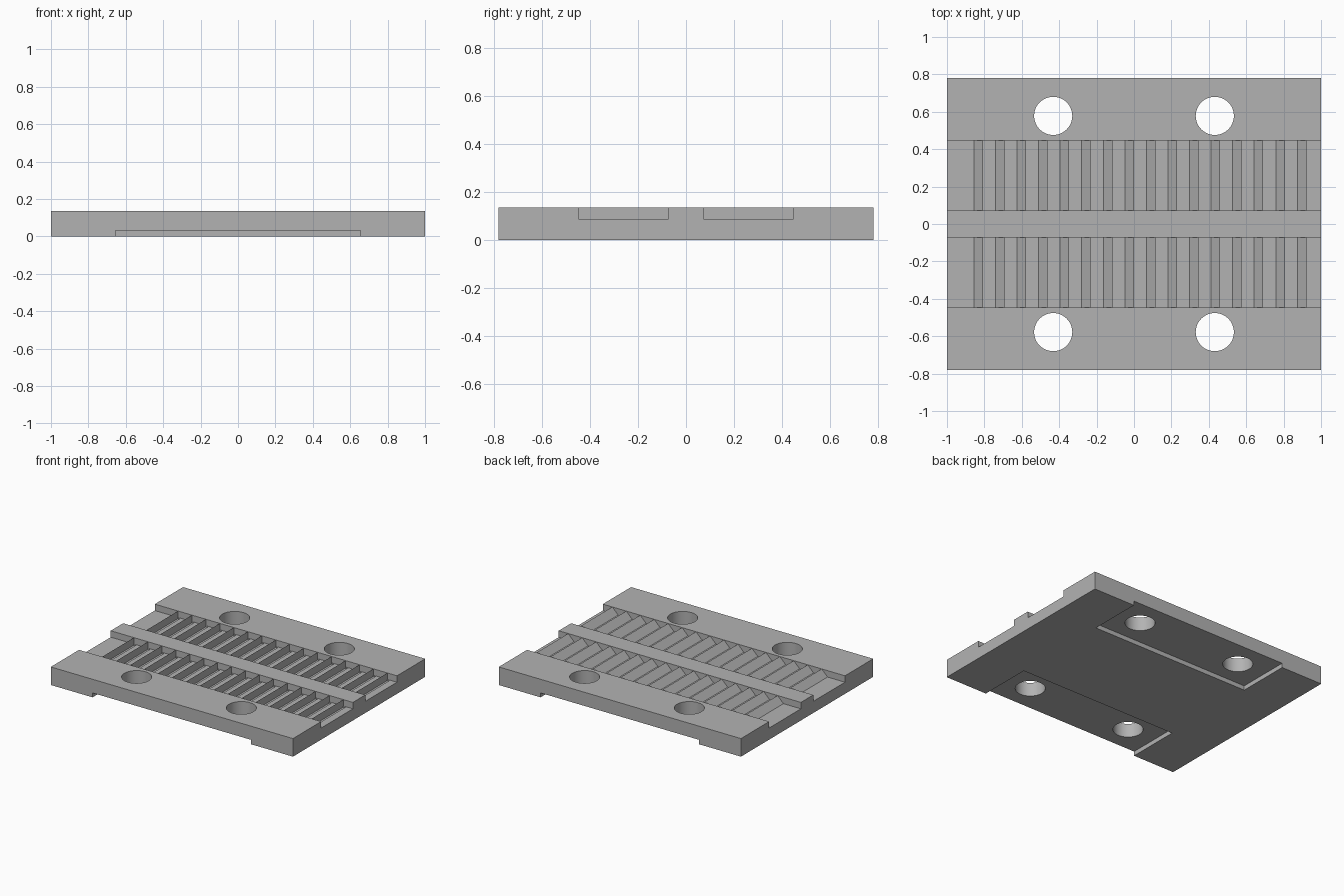
import bpy, bmesh, math

cube = bpy.data.objects.get("Cube")
if cube:
    bpy.data.objects.remove(cube, do_unlink=True)

# Overall sizes
HALF_Y, TOP, FLOOR = 0.78, 0.135, 0.087
CH_IN, CH_OUT = 0.073, 0.447
PITCH, FIRST, COUNT = 0.1153, -0.856, 16
RAMP, SLOT = 0.048, 0.022

grey = bpy.data.materials.new("plain_grey")
grey.use_nodes = True
grey.diffuse_color = (0.45, 0.45, 0.45, 1)
grey.node_tree.nodes["Principled BSDF"].inputs["Base Color"].default_value = grey.diffuse_color


def finish(name, bm):
    bmesh.ops.recalc_face_normals(bm, faces=bm.faces)
    mesh = bpy.data.meshes.new(name)
    bm.to_mesh(mesh)
    bm.free()
    mesh.materials.append(grey)
    obj = bpy.data.objects.new(name, mesh)
    bpy.context.collection.objects.link(obj)
    return obj


def add_box(bm, x0, x1, y0, y1, z0, z1):
    verts = bmesh.ops.create_cube(bm, size=1)["verts"]
    for v in verts:
        v.co = ((x0 + x1) / 2 + v.co.x * (x1 - x0),
                (y0 + y1) / 2 + v.co.y * (y1 - y0),
                (z0 + z1) / 2 + v.co.z * (z1 - z0))


def add_wedge(bm, profile, y0, y1):
    face = bm.faces.new([bm.verts.new((x, y0, z)) for x, z in profile])
    out = bmesh.ops.extrude_face_region(bm, geom=[face])["geom"]
    moved = [g for g in out if isinstance(g, bmesh.types.BMVert)]
    bmesh.ops.translate(bm, verts=moved, vec=(0, y1 - y0, 0))


def cut(target, bm):
    cutter = finish("cutter", bm)
    cutter.hide_render = True
    mod = target.modifiers.new("cut", "BOOLEAN")
    mod.operation, mod.solver, mod.object = "DIFFERENCE", "EXACT", cutter
    graph = bpy.context.evaluated_depsgraph_get()
    mesh = bpy.data.meshes.new_from_object(target.evaluated_get(graph))
    target.modifiers.clear()
    target.data = mesh
    bpy.data.objects.remove(cutter, do_unlink=True)


# Base plate
bm = bmesh.new()
add_box(bm, -1, 1, -HALF_Y, HALF_Y, 0, TOP)
plate = finish("clamp_plate", bm)

# Two belt channels on top and two recesses underneath
bm = bmesh.new()
for s in (-1, 1):
    lo, hi = sorted((s * CH_IN, s * CH_OUT))
    add_box(bm, -1.1, 1.1, lo, hi, FLOOR, 0.3)
    lo, hi = sorted((s * 0.38, s * 0.9))
    add_box(bm, -0.655, 0.655, lo, hi, -0.1, 0.033)
cut(plate, bm)

# Four bolt holes
bm = bmesh.new()
for sx in (-1, 1):
    for sy in (-1, 1):
        ring = bmesh.ops.create_cone(bm, cap_ends=True, segments=48, radius1=0.102,
                                     radius2=0.102, depth=1)["verts"]
        bmesh.ops.translate(bm, verts=ring, vec=(sx * 0.432, sy * 0.578, 0))
cut(plate, bm)

# Shallow relief slot behind every tooth
bm = bmesh.new()
for s in (-1, 1):
    lo, hi = sorted((s * (CH_IN + 0.004), s * (CH_OUT - 0.004)))
    for i in range(COUNT):
        x = FIRST + i * PITCH + RAMP
        add_box(bm, x, x + SLOT, lo, hi, FLOOR - 0.008, 0.3)
cut(plate, bm)

# Ratchet teeth: ramp rising towards +x, then a sheer drop
for s, name in ((-1, "front_teeth"), (1, "back_teeth")):
    bm = bmesh.new()
    lo, hi = sorted((s * CH_IN, s * CH_OUT))
    for i in range(COUNT):
        x = FIRST + i * PITCH
        add_wedge(bm, [(x, FLOOR), (x + RAMP, FLOOR), (x + RAMP, TOP)], lo, hi)
    finish(name, bm)

# Smooth hole walls, crisp edges elsewhere
bpy.ops.object.select_all(action="DESELECT")
plate.select_set(True)
bpy.context.view_layer.objects.active = plate
bpy.ops.object.shade_smooth_by_angle(angle=math.radians(30))
